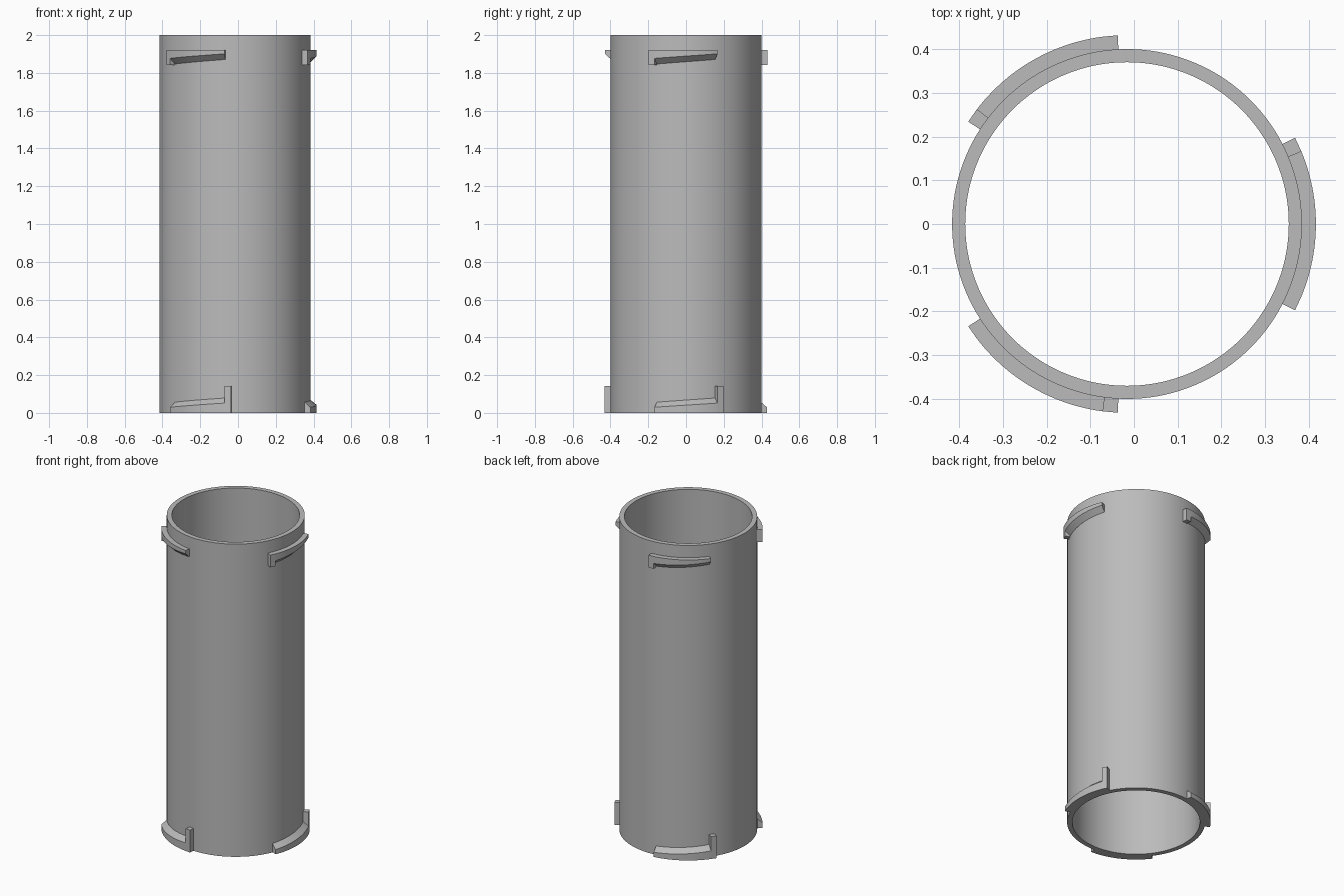
import bpy
import bmesh
from math import cos, sin, radians

CENTRE_X = -0.016
R_IN, R_TUBE, R_LUG = 0.37, 0.40, 0.432
HEIGHT = 2.0
R_ROOT = 0.385                      # lugs are rooted inside the tube wall
RAMP_END, STOP_END = 22.7, 27.2     # half angles in degrees
STEPS = 24

cube = bpy.data.objects.get("Cube")
if cube:
    bpy.data.objects.remove(cube, do_unlink=True)

grey = bpy.data.materials.new("plain_grey")
grey.use_nodes = True
colour = (0.5, 0.5, 0.5, 1)
grey.diffuse_color = colour
grey.node_tree.nodes["Principled BSDF"].inputs["Base Color"].default_value = colour


def sweep(name, sections, closed=False):
    """Join (angle, [(radius, z), ...]) sections around the tube axis."""
    bm = bmesh.new()
    rings = [[bm.verts.new((CENTRE_X + r * cos(radians(a)), r * sin(radians(a)), z))
              for r, z in pts] for a, pts in sections]
    n = len(rings[0])
    pairs = list(zip(rings, rings[1:]))
    if closed:
        pairs.append((rings[-1], rings[0]))
    else:
        bm.faces.new(rings[0])
        bm.faces.new(rings[-1])
    for a, b in pairs:
        for i in range(n):
            j = (i + 1) % n
            bm.faces.new((a[i], a[j], b[j], b[i]))
    bmesh.ops.remove_doubles(bm, verts=bm.verts, dist=1e-5)
    bmesh.ops.recalc_face_normals(bm, faces=bm.faces)
    mesh = bpy.data.meshes.new(name)
    bm.to_mesh(mesh)
    bm.free()
    mesh.materials.append(grey)
    obj = bpy.data.objects.new(name, mesh)
    bpy.context.collection.objects.link(obj)
    bpy.ops.object.select_all(action='DESELECT')
    obj.select_set(True)
    bpy.context.view_layer.objects.active = obj
    bpy.ops.object.shade_smooth_by_angle(angle=radians(30))
    return obj


def section(flat, outer, inner):
    """Lug cross-section: flat side, outer edge and bevelled side."""
    return [(R_ROOT, flat), (R_LUG, flat), (R_LUG, outer), (R_TUBE, inner), (R_ROOT, inner)]


def lug(name, middle, flat, outer_start, outer_end, bevel, stop, stop_side):
    """Helical bevelled ramp with a square stop at one end."""
    ramp = []
    for i in range(STEPS + 1):
        t = i / STEPS
        outer = outer_start + (outer_end - outer_start) * t
        ramp.append((middle + RAMP_END * (2 * t - 1), section(flat, outer, outer + bevel)))
    block = [(middle + stop_side * a, section(flat, stop, stop)) for a in (RAMP_END, STOP_END)]
    sweep(name, ramp + block if stop_side > 0 else block[::-1] + ramp)


# Tube
wall = [(R_IN, 0), (R_TUBE, 0), (R_TUBE, HEIGHT), (R_IN, HEIGHT)]
sweep("tube", [(a * 2.5, wall) for a in range(144)], closed=True)

# Three bayonet lugs at each end
for label, angle in (("left", 0), ("back_right", 120), ("front_right", 240)):
    lug("upper_lug_" + label, angle, 1.922, 1.877, 1.901, -0.03, 1.843, -1)
    lug("lower_lug_" + label, angle, 0.0, 0.03, 0.052, 0.027, 0.143, 1)
